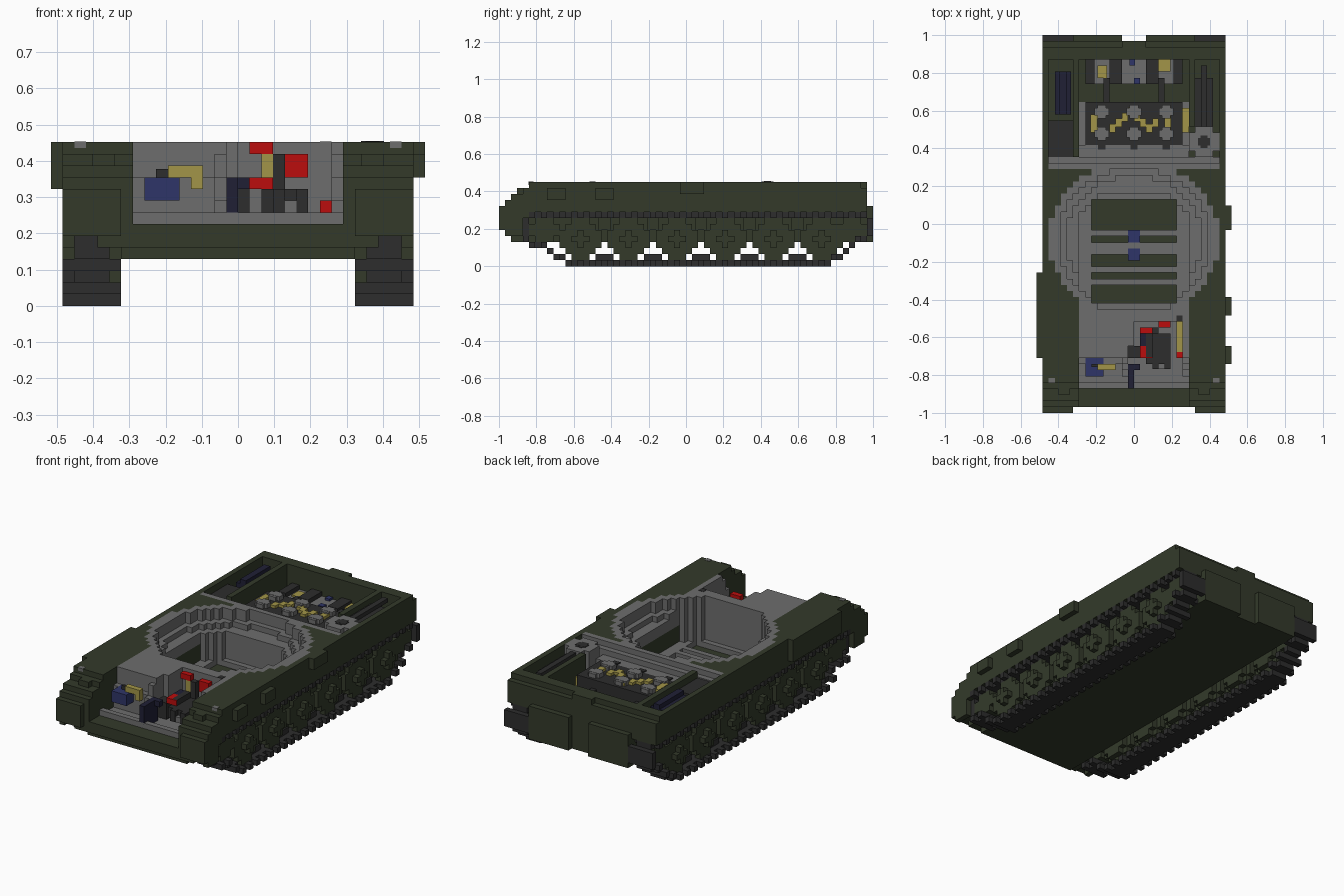
import bpy, bmesh, math
from mathutils import Vector

if "Cube" in bpy.data.objects:
    bpy.data.objects.remove(bpy.data.objects["Cube"], do_unlink=True)

V = 2 / 62  # block size: the hull is 62 blocks long


def material(name, rgb):
    m = bpy.data.materials.new(name)
    m.use_nodes = True
    m.diffuse_color = (*rgb, 1)
    m.node_tree.nodes["Principled BSDF"].inputs["Base Color"].default_value = (*rgb, 1)
    return m


MATS = [material("olive_green", (0.033, 0.042, 0.023)),
        material("interior_grey", (0.155, 0.155, 0.155)),
        material("dark_rubber", (0.026, 0.026, 0.026)),
        material("navy", (0.014, 0.014, 0.036)),
        material("blue", (0.028, 0.036, 0.14)),
        material("yellow", (0.36, 0.30, 0.065)),
        material("red", (0.50, 0.004, 0.004))]
GREEN, GREY, DARK, NAVY, BLUE, YELLOW, RED = range(7)


def finish(name, bm):
    bmesh.ops.scale(bm, vec=(V, V, V), verts=bm.verts)
    mesh = bpy.data.meshes.new(name)
    bm.to_mesh(mesh)
    bm.free()
    for m in MATS:
        mesh.materials.append(m)
    bpy.context.collection.objects.link(bpy.data.objects.new(name, mesh))


def box(name, col, x0, x1, y0, y1, z0, z1):
    bm = bmesh.new()
    bmesh.ops.create_cube(bm, size=1)
    for v in bm.verts:
        v.co = (x1 if v.co.x > 0 else x0, y1 if v.co.y > 0 else y0, z1 if v.co.z > 0 else z0)
    for f in bm.faces:
        f.material_index = col
    finish(name, bm)


def blocks(name, xr, yr, zr, rule):
    """Block solid: rule(i, j, k) gives a colour or None; only exposed faces are made."""
    cells = {}
    for i in range(*xr):
        for j in range(*yr):
            for k in range(*zr):
                c = rule(i, j, k)
                if c is not None:
                    cells[i, j, k] = c
    bm = bmesh.new()
    for (i, j, k), c in cells.items():
        mid = Vector((i + .5, j + .5, k + .5))
        for ax in range(3):
            for s in (-1, 1):
                n = Vector((0, 0, 0))
                n[ax] = s
                if (i + int(n.x), j + int(n.y), k + int(n.z)) in cells:
                    continue
                u, w = Vector((0, 0, 0)), Vector((0, 0, 0))
                u[(ax + 1) % 3] = .5
                w[(ax + 2) % 3] = .5 * s
                f = bm.faces.new([bm.verts.new(mid + n / 2 + a * u + b * w)
                                  for a, b in ((-1, -1), (1, -1), (1, 1), (-1, 1))])
                f.material_index = c
    bmesh.ops.remove_doubles(bm, verts=bm.verts, dist=.01)
    finish(name, bm)


# Hull: front and rear limits per layer, plus a stepped height map inside
FRONT = {4: -29, 5: -30, 10: -30, 11: -29, 12: -27, 13: -26}
REAR = {10: 30, 11: 30, 12: 30, 13: 29}


def surface(x, y):
    """Height and colour of the hull at a column centre."""
    a = abs(x)
    ring = math.hypot(x / 14, (y + 2.5) / 13)
    if y < -22 and a < 9:                          # open driver's bay
        return (7, GREEN) if y < -27 else (8, GREY) if y < -26 else (7, GREY)
    if y < -16 and (-1 if y < -20 else 0) < x < 8:  # driver's seat well
        return 7, GREY
    if 9 < y < 11 and a < 14:                      # bulkhead and its ledge
        return (14 if y < 10 else 13), GREY
    if a < 7 and -13 < y < 4:                      # turret basket floor
        return 5, GREEN
    if a < 9 and -14 < y < 5 and a + abs(y + 4.5) < 15:  # rounded basket pit
        return 6, GREY
    if ring < 1:                                   # turret ring and inner shelf
        return (11 if ring < .8 else 12 if ring < .89 else 14), GREY
    if 11 < y < 27 and a < 9:                      # engine bay
        return (12, GREY) if y < 13 else (8, GREEN if y > 20 else GREY)
    if 11 < y < 27 and 10 < a < 14 or 11 < y < 16 and 9 < x < 14:  # side bays
        return 10, GREEN
    return 14, (GREY if y < -12 and a < 9 else GREEN)


def hull_rule(i, j, k):
    x, y = i + .5, j + .5
    a = abs(x)
    h, col = surface(x, y)
    front, rear = FRONT.get(k, -31), REAR.get(k, 31)
    if a < 10:
        front = max(front, -30)
        rear = 30 if a < 2 else rear
    else:
        rear = min(rear, 30)
        if k < 5 or (k < 9 and y > (-26 if k == 8 else -27)) or (k == 5 and 12 < a < 14):
            return None                            # track tunnel and front notch
    if k >= h or not front < y < rear:
        return None
    return GREEN if k == 4 or (a > 9 and k < 9) else col


blocks("hull", (-15, 15), (-31, 31), (4, 14), hull_rule)

# Tracks: one-block-thick loop around a stepped outline, with toothed edges
LOOP = [(-20, 24), (-22, 26), (-23, 27), (-26, 28), (-27, 30), (-27, 31), (-27, 31), (-27, 31), (-26, 30)]
CENTRES = range(-18, 23, 8)


def in_loop(j, k):
    return 0 <= k < 9 and LOOP[k][0] <= j < LOOP[k][1]


def track_rule(i, j, k):
    a = abs(i + .5)
    if not in_loop(j, k) or (j % 2 and not 11 < a < 14):
        return None
    edge = not all(in_loop(j + p, k + q) for p, q in ((1, 0), (-1, 0), (0, 1), (0, -1)))
    horn = k == 1 and 12 < a < 13 and min(abs(j - c) for c in CENTRES) >= 3
    return DARK if edge or horn else None


# Paired road wheels with cross-shaped hubs, and end sprockets
def wheel_rule(i, j, k):
    depth = abs(i + .5)
    size = 1.1 if depth > 14 else 2.3 if 12 < depth < 13 or depth < 11 else 3.3
    if any(math.hypot(j - c, k - 4) < size for c in CENTRES):
        return GREEN
    if 11 < depth < 14 and any(math.hypot(j + .5 - c, k - 5.5) < 2.3 for c in (-23.5, 27.5)):
        return GREEN
    return None


for side, s, xr in (("left", 1, (10, 15)), ("right", -1, (-15, -10))):
    blocks(side + "_track", xr, (-31, 31), (0, 9), track_rule)
    blocks(side + "_wheels", xr, (-26, 30), (1, 8), wheel_rule)
    for c in CENTRES[:-1]:                         # return rollers
        box(side + "_roller", GREEN, *sorted((10 * s, 13.5 * s)), c + 3.5, c + 5.5, 6, 8)
    box(side + "_headlamp", GREY, *sorted((13 * s, 14 * s)), -26.1, -25.3, 13.5, 14.05)
    box(side + "_front_bracket", GREEN, *sorted((10.5 * s, 12.5 * s)), -28, -26.5, 12, 13)

# Side fittings
box("right_side_plate", GREEN, -16, -15, -22, -8, 10, 14)
for y0, y1, z0, z1 in ((-23, -20, 11, 13), (-15, -12, 11, 13), (-1, 3, 12, 14)):
    box("left_side_bracket", GREEN, 15, 16, y0, y1, z0, z1)

# Turret basket floor beams and joints
for y0, y1 in ((-2, -1), (-5, -3), (-8, -7), (-10, -9)):
    box("floor_beam", GREY, -7, 7, y0, y1, 5, 6)
for y in (-3, -6):
    box("beam_joint", BLUE, -1, 1, y, y + 2, 5, 6.2)

# Driver's bay: instruments, lever, seat
PARTS = [("instrument_box", BLUE, -8, -5, -25, -22, 9, 11), ("instrument_bar", YELLOW, -6, -3, -24, -23, 11, 12),
         ("instrument_leg", YELLOW, -4, -3, -24, -23, 10, 11), ("instrument_post", DARK, -7, -6, -23.5, -23, 11, 11.7),
         ("instrument_shelf", GREY, -9, -2, -23, -22, 7, 11),
         ("lever", NAVY, -1, 0, -27, -23, 7, 11), ("lever_handle", NAVY, 0, 1, -24, -23, 10, 11),
         ("pedal_block", DARK, -1, 1, -22, -20, 7, 10),
         ("seat", DARK, 2, 6, -23, -18, 8, 10), ("seat_knob", GREY, 4, 5, -23.7, -23, 8, 9),
         ("seat_lug", DARK, 3, 4, -23.8, -23, 8, 10), ("seat_lug", DARK, 5, 6, -23.8, -23, 8, 10),
         ("seat_back", DARK, 3, 4, -18, -17, 10, 13), ("side_pad", RED, 1, 2, -22, -20, 10, 11),
         ("side_arm", NAVY, 1, 2, -20, -18, 10, 11), ("arm_rest", DARK, 2, 3, -21.8, -18, 10, 11),
         ("arm_rest_face", RED, 2, 3, -22, -21.8, 10, 11),
         ("head_pad", RED, 1, 3, -18, -17, 13, 14), ("rear_pad", RED, 4, 6, -17, -16, 11, 13),
         ("yellow_column", YELLOW, 2, 3, -18, -17, 11, 13), ("control_rod", YELLOW, 7, 8, -21, -16, 8, 9),
         ("control_tip", RED, 7, 8, -22, -21, 8, 9), ("control_mount", DARK, 7, 8, -16, -15, 13, 14.05)]
for p in PARTS:
    box(*p)
for n, top in enumerate((13, 11, 9)):              # stepped edges of the bay
    for x in (-2, 8):
        box("bay_step", GREY, x, x + 1, -23 - n, -22 - n, 7, top)

# Engine with rounded caps and zigzag leads
box("engine_block", DARK, -8, 8, 13, 20, 8, 12)
for x in (-5.3, 0, 5.3):
    for y in (14.8, 18.4):
        box("engine_cap", GREY, x - 1.2, x + 1.2, y - .6, y + .6, 12, 12.8)
        box("engine_cap_cross", GREY, x - .7, x + .7, y - 1.1, y + 1.1, 12, 12.75)
    box("engine_foot", DARK, x - .6, x + .6, 12.2, 13, 11, 12.2)
for x in (-7.1, 5):
    box("engine_lead", YELLOW, x, x + 1.1, 15, 18, 12, 12.5)
for n in range(8):
    x, y = n - 4, 15 + abs((n + 3) % 6 - 3) * .9
    box("zigzag_lead", YELLOW, x, x + 1, y, y + 1.4, 12, 12.5)
box("engine_side_tank", YELLOW, 8, 9, 15, 19, 8, 11)

# Gearbox and its pipes
box("gearbox", GREY, -8, 8, 23, 27, 8, 10)
for s in (-1, 1):
    for x0, x1 in ((2, 4), (6.5, 8)):
        box("gearbox_band", DARK, *sorted((x0 * s, x1 * s)), 23, 27, 10, 10.8)
    box("gearbox_pipe", DARK, 4.5 * s - .5, 4.5 * s + .5, 20, 24, 9, 10.4)
box("gearbox_left_label", YELLOW, 4, 6, 25, 27, 10, 10.3)
box("gearbox_right_label", YELLOW, -6, -4.4, 24, 26, 10, 10.3)
box("gearbox_valve", BLUE, -.7, .2, 26, 27, 10, 10.4)
box("gearbox_drain", BLUE, 0, 1, 23, 24, 10, 10.4)

# Side bay contents
box("air_tank", NAVY, -13, -10.3, 18, 25, 10, 13)
box("air_tank_ridge", NAVY, -12.2, -11, 18, 25, 13, 13.8)
box("battery_box", DARK, -14, -10, 11, 17, 10, 12.8)
box("muffler", DARK, 10, 13, 16, 24, 10, 13)
box("muffler_ridge", DARK, 11, 12, 16, 26, 13, 13.7)
blocks("fan_housing", (9, 14), (11, 16), (10, 14),
       lambda i, j, k: GREY if abs(i - 11) + abs(j - 13) < 4 else None)
box("fan_hub", DARK, 10.5, 12.5, 12.9, 14.1, 14, 14.1)
box("fan_hub_cross", DARK, 10.9, 12.1, 12.5, 14.5, 14, 14.08)
